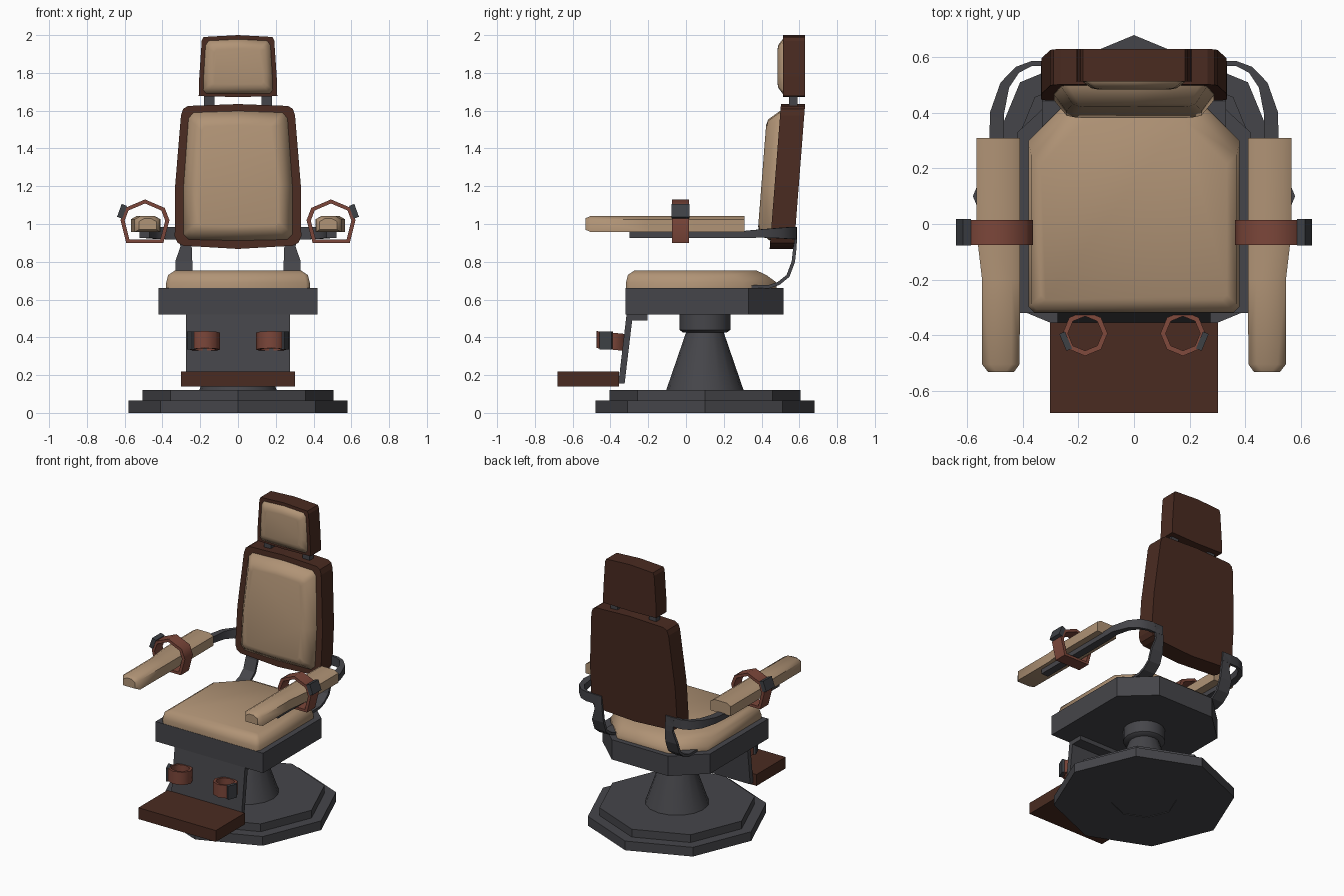
import bpy, bmesh, math
from mathutils import Vector, Matrix

if "Cube" in bpy.data.objects:
    bpy.data.objects.remove(bpy.data.objects["Cube"])


def material(name, r, g, b):
    m = bpy.data.materials.new(name)
    m.diffuse_color = (r, g, b, 1)
    m.use_nodes = True
    m.node_tree.nodes["Principled BSDF"].inputs["Base Color"].default_value = m.diffuse_color
    return m


BEIGE = material("beige padding", 0.435, 0.293, 0.18)
BROWN = material("dark brown shell", 0.068, 0.024, 0.015)
STRAP = material("red brown leather", 0.20, 0.062, 0.042)
METAL = material("dark grey metal", 0.060, 0.060, 0.068)
BUCKLE = material("buckle grey", 0.048, 0.052, 0.060)


def loft(name, rings, mat, smooth=None, closed=False):
    """Skin a list of equal-length point rings; cap the ends or close the loop."""
    bm = bmesh.new()
    vs = [[bm.verts.new(p) for p in ring] for ring in rings]
    n = len(vs[0])
    pairs = list(zip(vs, vs[1:])) + ([(vs[-1], vs[0])] if closed else [])
    for a, b in pairs:
        for i in range(n):
            j = (i + 1) % n
            bm.faces.new((a[i], a[j], b[j], b[i]))
    if not closed:
        bm.faces.new(vs[0])
        bm.faces.new(vs[-1])
    bmesh.ops.recalc_face_normals(bm, faces=bm.faces)
    me = bpy.data.meshes.new(name)
    bm.to_mesh(me)
    bm.free()
    me.materials.append(mat)
    ob = bpy.data.objects.new(name, me)
    bpy.context.collection.objects.link(ob)
    if smooth:
        bpy.ops.object.select_all(action='DESELECT')
        ob.select_set(True)
        bpy.context.view_layer.objects.active = ob
        bpy.ops.object.shade_smooth_by_angle(angle=math.radians(smooth))
    return ob


def box(name, centre, size, mat, rot=None):
    r = rot or Matrix.Identity(3)
    h = Vector(size) / 2
    rings = [[Vector(centre) + r @ Vector((x * h.x, y * h.y, z * h.z))
              for x, y in ((-1, -1), (1, -1), (1, 1), (-1, 1))] for z in (-1, 1)]
    return loft(name, rings, mat)


def turned(name, profile, mat, n=8, cy=0.1, smooth=None):
    """Stack of n-sided rings from (radius, z) pairs."""
    return loft(name, [[(r * math.cos(2 * math.pi * i / n), cy + r * math.sin(2 * math.pi * i / n), z)
                        for i in range(n)] for r, z in profile], mat, smooth)


def mirrored(half):
    return half + [(-x, y) for x, y in reversed(half) if abs(x) > 1e-6]


def shrink(outline, k, c):
    """Inset an outline towards (0, c) by distance k on its widest sides."""
    w = max(abs(p[0]) for p in outline)
    h = max(abs(p[1] - c) for p in outline)
    return [(x * (1 - k / w), c + (y - c) * (1 - k / h)) for x, y in outline]


# Base and pedestal
turned("base_plate", [(0.21, 0.004), (0.21, 0), (0.58, 0), (0.58, 0.065)], METAL)
turned("base_step", [(0.505, 0.065), (0.505, 0.12)], METAL)
turned("pedestal", [(0.205, 0.12), (0.095, 0.44)], METAL, n=16, smooth=40)
turned("pedestal_collar", [(0.115, 0.425), (0.135, 0.44), (0.135, 0.52)], METAL, n=16, smooth=40)

# Seat pan and cushion, the cushion sloping down at the back
pan = mirrored([(0.42, -0.32), (0.42, 0.33), (0.22, 0.515)])
loft("seat_pan", [[(x, y, z) for x, y in pan] for z in (0.52, 0.66)], METAL)
seat = mirrored([(0.36, -0.318), (0.38, -0.298), (0.38, 0.30), (0.20, 0.48)])
loft("seat_cushion", [[(x, y - (b if y > 0.25 else 0), z) for x, y in shrink(seat, k, 0.08)]
                      for z, k, b in ((0.655, 0, 0), (0.69, 0, 0), (0.73, 0.01, 0.045), (0.753, 0.045, 0.06))],
     BEIGE, smooth=60)

# Leg panel with top flange, and footrest
panel = [(-0.315, 0.52), (-0.205, 0.52), (-0.205, 0.49), (-0.285, 0.49), (-0.325, 0.155), (-0.358, 0.155)]
loft("leg_panel", [[(x, y, z) for y, z in panel] for x in (-0.275, 0.275)], METAL)
box("footrest", (0, -0.518, 0.18), (0.605, 0.325, 0.08), BROWN)


# Backrest: shell and pillow, leaning backwards
def lean(z):
    return 0.443 + (z - 0.87) * 0.078


back = mirrored([(0, 0.868), (0.29, 0.885), (0.32, 0.90), (0.335, 0.935), (0.333, 1.2),
                 (0.302, 1.575), (0.29, 1.61), (0.265, 1.625), (0, 1.635)])
loft("backrest_shell", [[(x, lean(z) + d, z) for x, z in back] for d in (0, 0.128)], BROWN)
pillow = mirrored([(0, 0.912), (0.26, 0.918), (0.288, 0.945), (0.288, 1.2),
                   (0.262, 1.56), (0.235, 1.59), (0, 1.598)])
loft("backrest_cushion", [[(x, lean(z) - d, z) for x, z in shrink(pillow, k, 1.255)]
                          for d, k in ((-0.01, 0), (0.003, 0), (0.062, 0.045), (0.07, 0.075))],
     BEIGE, smooth=60)

# Headrest: shell, pillow and posts
head = mirrored([(0, 1.672), (0.208, 1.677), (0.205, 1.78), (0.192, 1.97), (0.183, 1.99), (0, 2.0)])
loft("headrest_shell", [[(x, y, z) for x, z in head] for y in (0.513, 0.63)], BROWN)
hpad = mirrored([(0, 1.69), (0.17, 1.692), (0.184, 1.71), (0.182, 1.78), (0.172, 1.945), (0.155, 1.97), (0, 1.978)])
loft("headrest_cushion", [[(x, y, z) for x, z in shrink(hpad, k, 1.834)]
                          for y, k in ((0.52, 0), (0.511, 0), (0.489, 0.03), (0.485, 0.05))],
     BEIGE, smooth=60)

for side, s in (("right", 1), ("left", -1)):
    box(f"headrest_post_{side}", (s * 0.152, 0.567, 1.65), (0.055, 0.045, 0.12), METAL)

    # Armrest pad
    rings = []
    for y, x0, x1, e in ((0.31, 0.41, 0.567, 0), (-0.03, 0.41, 0.567, 0), (-0.2, 0.41, 0.547, 0),
                         (-0.505, 0.412, 0.547, 0), (-0.533, 0.432, 0.525, 0.012)):
        rings.append([(s * x, y, z) for x, z in (
            (x0, 0.958 + e), (x1, 0.958 + e), (x1, 1.025 - e), (x1 - 0.03, 1.042 - e),
            (x0 + 0.03, 1.042 - e), (x0, 1.025 - e))])
    loft(f"armrest_pad_{side}", rings, BEIGE, smooth=50)

    # Armrest bar: flat below the pad, twisting upright as it curves behind the back
    rings = []
    for x, y, z, angle, w, h in ((0.495, -0.30, 0.943, 0, 0.027, 0.018), (0.495, 0.28, 0.943, 0, 0.027, 0.018),
                                 (0.493, 0.40, 0.95, 10, 0.025, 0.022), (0.465, 0.50, 0.952, 30, 0.018, 0.028),
                                 (0.42, 0.555, 0.952, 60, 0.012, 0.032), (0.37, 0.577, 0.952, 85, 0.009, 0.033),
                                 (0.25, 0.579, 0.952, 90, 0.009, 0.033)):
        a = math.radians(angle)
        dx, dy = w * math.cos(a), w * math.sin(a)
        rings.append([(s * (x + i * dx), y + i * dy, z + j * h) for i, j in ((-1, -1), (1, -1), (1, 1), (-1, 1))])
    loft(f"armrest_bar_{side}", rings, METAL, smooth=30)

    # Upright bracket running down and forward onto the seat pan
    rings = []
    for x, y, z, angle, w in ((0.285, 0.579, 0.985, 0, 0.033), (0.275, 0.577, 0.88, 0, 0.03),
                              (0.287, 0.568, 0.80, 12, 0.045), (0.287, 0.54, 0.725, 35, 0.045),
                              (0.287, 0.49, 0.685, 65, 0.045), (0.287, 0.44, 0.668, 85, 0.045),
                              (0.287, 0.31, 0.666, 90, 0.045)):
        a = math.radians(angle)
        dy, dz = 0.009 * math.cos(a), -0.009 * math.sin(a)
        rings.append([(s * (x + i * w), y + j * dy, z + j * dz) for i, j in ((-1, -1), (1, -1), (1, 1), (-1, 1))])
    loft(f"back_bracket_{side}", rings, METAL)

    # Wrist strap and buckle
    hoop = [(0.492, 1.13), (0.388, 1.085), (0.363, 1.02), (0.395, 0.90),
            (0.592, 0.90), (0.622, 1.02), (0.598, 1.085)]
    rings = [[(s * (0.493 + (x - 0.493) * k), y, 1.005 + (z - 1.005) * k) for x, z in hoop]
             for k, y in ((1, -0.075), (1, 0.015), (0.83, 0.015), (0.83, -0.075))]
    loft(f"wrist_strap_{side}", rings, STRAP, closed=True, smooth=75)
    box(f"wrist_buckle_{side}", (s * 0.614, -0.03, 1.067), (0.03, 0.096, 0.072), BUCKLE,
        Matrix.Rotation(math.radians(-20 * s), 3, 'Y'))

    # Ankle strap and buckle, tipped down towards the panel
    rings = []
    for r, z in ((0.081, 0.335), (0.081, 0.425), (0.062, 0.425), (0.062, 0.335)):
        ring = [(r * math.cos(i * math.pi / 4), r * math.sin(i * math.pi / 4)) for i in range(8)]
        rings.append([(s * (0.176 + x), -0.394 + y, z - 0.1 * y) for x, y in ring])
    loft(f"ankle_strap_{side}", rings, STRAP, closed=True, smooth=60)
    box(f"ankle_buckle_{side}", (s * 0.246, -0.422, 0.384), (0.022, 0.066, 0.096), BUCKLE,
        Matrix.Rotation(math.radians(-22.5 * s), 3, 'Z'))
